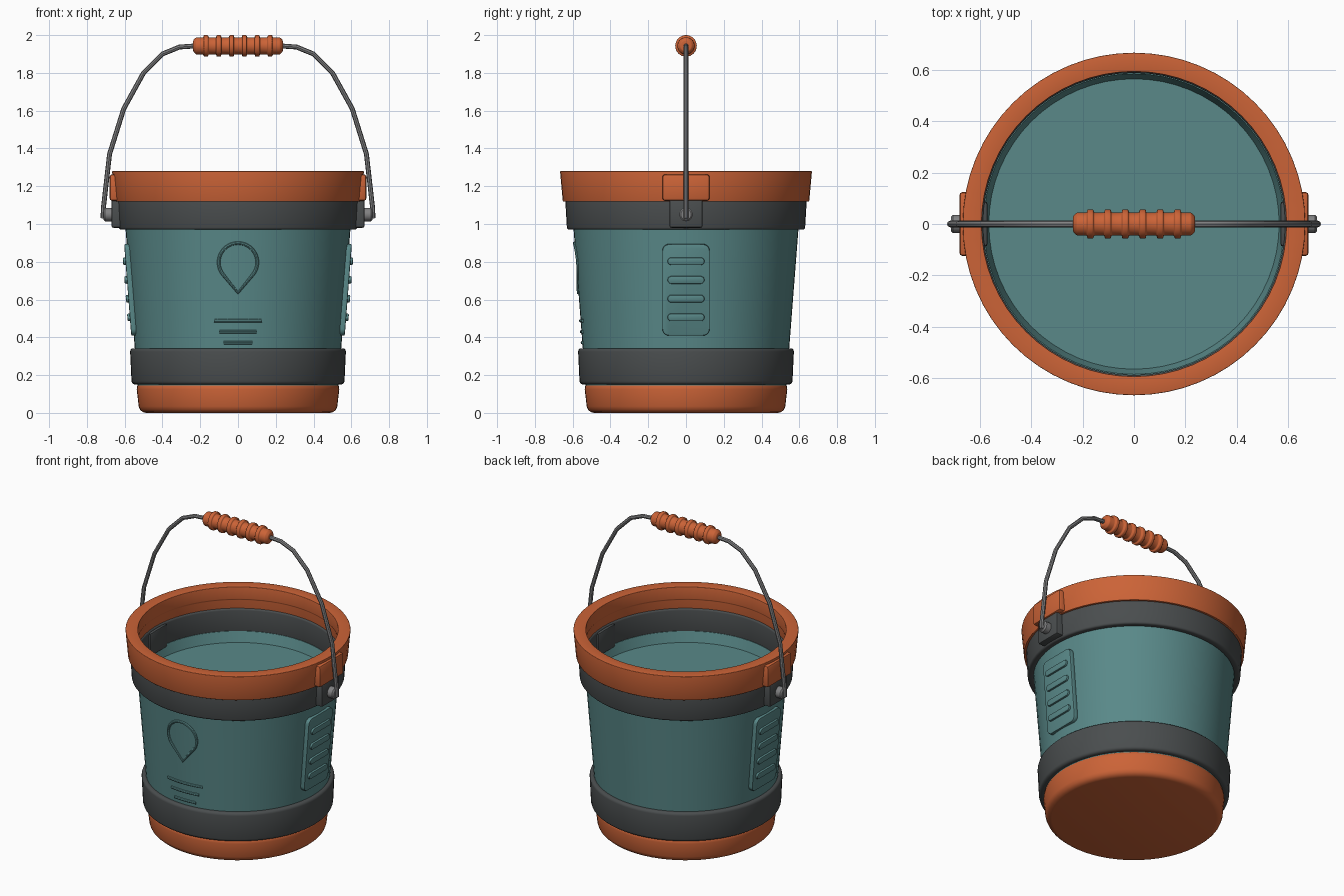
import bpy, bmesh, math
from math import radians, sin, cos, pi

if "Cube" in bpy.data.objects:
    bpy.data.objects.remove(bpy.data.objects["Cube"])


def material(name, rgb):
    m = bpy.data.materials.new(name)
    m.diffuse_color = (*rgb, 1)
    m.use_nodes = True
    m.node_tree.nodes["Principled BSDF"].inputs["Base Color"].default_value = m.diffuse_color
    return m


ORANGE = material("orange plastic", (0.60, 0.125, 0.038))
TEAL = material("teal plastic", (0.10, 0.25, 0.25))
DARK = material("dark grey rubber", (0.068, 0.075, 0.077))
METAL = material("grey metal", (0.22, 0.22, 0.225))


def finish(ob, mat, bevel=0, segments=3):
    """Colour, bevel, convert to mesh and smooth-shade."""
    ob.data.materials.append(mat)
    if bevel:
        mod = ob.modifiers.new("bevel", 'BEVEL')
        mod.width, mod.segments, mod.limit_method = bevel, segments, 'ANGLE'
        mod.angle_limit = radians(30)
    bpy.ops.object.select_all(action='DESELECT')
    ob.select_set(True)
    bpy.context.view_layer.objects.active = ob
    bpy.ops.object.convert(target='MESH')
    bpy.ops.object.shade_smooth_by_angle(angle=radians(35))
    return bpy.context.object


def from_bmesh(name, bm):
    bmesh.ops.recalc_face_normals(bm, faces=bm.faces[:])
    me = bpy.data.meshes.new(name)
    bm.to_mesh(me)
    bm.free()
    ob = bpy.data.objects.new(name, me)
    bpy.context.collection.objects.link(ob)
    return ob


def lathe(name, profile, mat, ring=False, bevel=0, sides=64):
    """Turn (radius, z) points around z; closed ring or capped solid."""
    bm = bmesh.new()
    loops = [[bm.verts.new((r * cos(2 * pi * i / sides), r * sin(2 * pi * i / sides), z))
              for i in range(sides)] for r, z in profile]
    pairs = list(zip(loops, loops[1:]))
    if ring:
        pairs.append((loops[-1], loops[0]))
    else:
        bm.faces.new(loops[0])
        bm.faces.new(loops[-1])
    for a, b in pairs:
        for i in range(sides):
            j = (i + 1) % sides
            bm.faces.new((a[i], a[j], b[j], b[i]))
    return finish(from_bmesh(name, bm), mat, bevel)


def plate(name, loc, size, mat, tilt=0, corner=0, bevel=0.01):
    """Box facing x, with its four side corners rounded."""
    bm = bmesh.new()
    bmesh.ops.create_cube(bm, size=1)
    bmesh.ops.scale(bm, vec=size, verts=bm.verts)
    if corner:
        edges = [e for e in bm.edges if abs(e.verts[0].co.x - e.verts[1].co.x) > 1e-5]
        bmesh.ops.bevel(bm, geom=edges, offset=corner, segments=5, profile=0.5, affect='EDGES')
    ob = from_bmesh(name, bm)
    ob.location = loc
    ob.rotation_euler.y = tilt
    return finish(ob, mat, bevel, 2)


def tube(name, points, radius, mat, cyclic=False):
    cu = bpy.data.curves.new(name, 'CURVE')
    cu.dimensions = '3D'
    cu.bevel_depth, cu.bevel_resolution, cu.use_fill_caps = radius, 2, True
    sp = cu.splines.new('POLY')
    sp.points.add(len(points) - 1)
    for p, co in zip(sp.points, points):
        p.co = (*co, 1)
    sp.use_cyclic_u = cyclic
    ob = bpy.data.objects.new(name, cu)
    bpy.context.collection.objects.link(ob)
    return finish(ob, mat)


SLOPE = 0.0775


def wall(z):
    return 0.53 + SLOPE * (z - 0.13)


def on_front(x, z):
    """Point on the front of the tapered wall."""
    return (x, -math.sqrt(wall(z) ** 2 - x * x), z)


# Bucket shell, bands and rim
lathe("base", [(0.522, 0), (0.54, 0.16)], ORANGE, bevel=0.035)
lathe("lower_band", [(0.50, 0.15), (0.563, 0.15), (0.572, 0.342), (0.50, 0.342)], DARK, True, 0.018)
lathe("body", [(0.53, 0.13), (0.597, 0.995), (0.585, 0.995), (0.565, 0.93)], TEAL)
lathe("upper_band", [(0.588, 0.97), (0.63, 0.97), (0.64, 1.14), (0.588, 1.14)], DARK, True, 0.012)
lathe("rim", [(0.597, 1.12), (0.652, 1.118), (0.667, 1.28), (0.593, 1.28),
              (0.593, 1.20), (0.597, 1.195)], ORANGE, True, 0.03)

# Drop outline and three stripes on the front
arc = [radians(-38 + 256 * i / 28) for i in range(29)]
drop = [on_front(0.102 * cos(a), 0.797 + 0.102 * sin(a)) for a in arc] + [on_front(0, 0.636)]
tube("drop_emblem", drop, 0.009, TEAL, True)
for i, (z, w) in enumerate([(0.487, 0.125), (0.43, 0.098), (0.372, 0.075)]):
    tube(f"front_stripe_{i + 1}", [on_front(w * (k / 6 - 1), z) for k in range(13)], 0.009, TEAL)

# Side pads with ridges, handle brackets and bolts
for side, s in (("right", 1), ("left", -1)):
    tilt = s * math.atan(SLOPE)
    plate(f"{side}_pad", (s * 0.568, 0, 0.652), (0.032, 0.25, 0.485), TEAL, tilt, 0.035, 0.006)
    for i, z in enumerate((0.803, 0.704, 0.605, 0.506)):
        plate(f"{side}_ridge_{i + 1}", (s * (0.583 + SLOPE * (z - 0.652)), 0, z),
              (0.028, 0.195, 0.04), TEAL, tilt, 0.0195, 0.006)
    plate(f"{side}_bracket", (s * 0.62, 0, 1.055), (0.10, 0.175, 0.15), DARK)
    plate(f"{side}_rim_plate", (s * 0.645, 0, 1.193), (0.07, 0.25, 0.14), ORANGE, bevel=0.014)
    bolt = lathe(f"{side}_bolt", [(0.036, -0.03), (0.036, 0.022), (0.028, 0.03)], METAL, sides=12)
    bolt.rotation_euler.y = s * pi / 2
    bolt.location = (s * 0.682, 0, 1.05)

# Wire handle
half = [(0.715, 1.03), (0.712, 1.09), (0.68, 1.37), (0.605, 1.61), (0.50, 1.80),
        (0.40, 1.90), (0.31, 1.937), (0.22, 1.943)]
path = [(-x, 0, z) for x, z in half] + [(x, 0, z) for x, z in reversed(half)]
tube("wire_handle", path, 0.013, METAL)

# Ribbed grip
profile = [(0.03, -0.237), (0.045, -0.222)]
for k in range(6):
    c = -0.17 + 0.068 * k
    profile += [(0.045, c - 0.014), (0.057, c - 0.011), (0.057, c + 0.011), (0.045, c + 0.014)]
profile += [(0.045, 0.222), (0.03, 0.237)]
grip = lathe("grip", profile, ORANGE, bevel=0.004, sides=32)
grip.rotation_euler.y = pi / 2
grip.location = (0, 0, 1.943)
